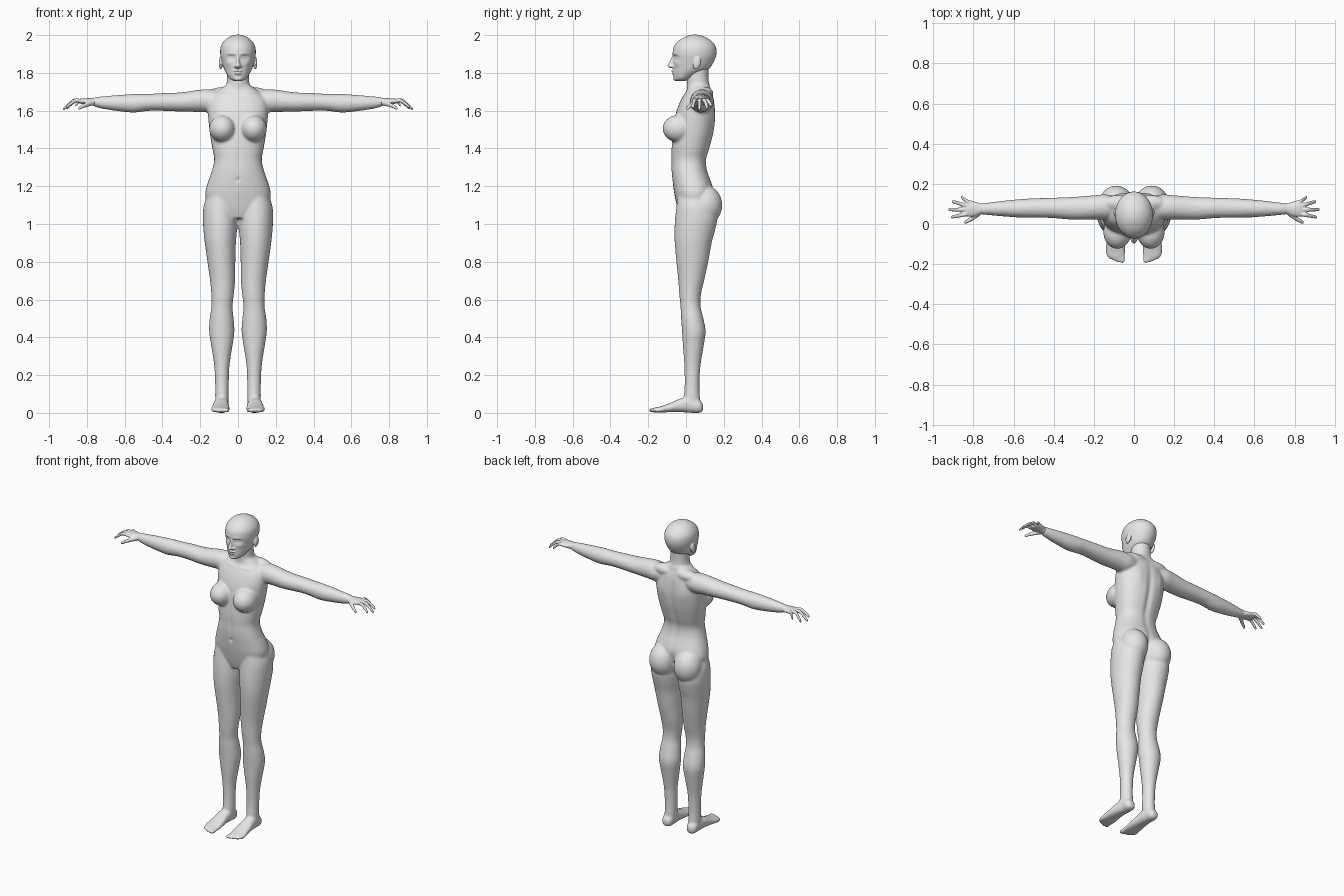
import bpy, bmesh, math
from mathutils import Vector, Matrix

skin = bpy.data.materials.new("plain_grey")
skin.diffuse_color = (0.8, 0.8, 0.8, 1)


def catmull(p0, p1, p2, p3, t):
    return [0.5 * (2 * b + (c - a) * t + (2 * a - 5 * b + 4 * c - d) * t * t
                   + (3 * b - a - 3 * c + d) * t ** 3)
            for a, b, c, d in zip(p0, p1, p2, p3)]


def loft(bm, sections, axis, side=1, power=1.0, steps=5, n=28):
    """Smooth closed tube. Section: (position, centre a, radius a, centre b, radius b)."""
    s = [sections[0]] + list(sections) + [sections[-1]]
    rows = [catmull(*s[i:i + 4], k / steps) for i in range(len(s) - 3) for k in range(steps)]
    rows.append(sections[-1])
    rings = []
    for t, a, ra, b, rb in rows:
        ring = []
        for k in range(n):
            c, d = math.cos(2 * math.pi * k / n), math.sin(2 * math.pi * k / n)
            u = a + ra * math.copysign(abs(c) ** power, c)
            v = b + rb * math.copysign(abs(d) ** power, d)
            co = {'x': (t, u, v), 'y': (u, t, v), 'z': (u, v, t)}[axis]
            ring.append(bm.verts.new((co[0] * side, co[1], co[2])))
        rings.append(ring)
    for r, q in zip(rings, rings[1:]):
        for k in range(n):
            bm.faces.new((r[k], r[(k + 1) % n], q[(k + 1) % n], q[k]))
    bm.faces.new(rings[0])
    bm.faces.new(rings[-1])


def ball(bm, centre, radii, tilt=0.0):
    m = (Matrix.Translation(centre) @ Matrix.Rotation(tilt, 4, 'X')
         @ Matrix.Diagonal((*radii, 1)))
    bmesh.ops.create_uvsphere(bm, u_segments=24, v_segments=16, radius=1, matrix=m)


def fuse(bm, name, voxel, smooth, dents=()):
    """Merge overlapping forms into one skin, then press in soft dents and bumps."""
    bmesh.ops.recalc_face_normals(bm, faces=bm.faces[:])
    raw = bpy.data.meshes.new(name)
    bm.to_mesh(raw)
    bm.free()
    ob = bpy.data.objects.new(name, raw)
    bpy.context.collection.objects.link(ob)
    rm = ob.modifiers.new("fuse", 'REMESH')
    rm.mode, rm.voxel_size = 'VOXEL', voxel
    sm = ob.modifiers.new("soften", 'SMOOTH')
    sm.factor, sm.iterations = 0.5, smooth
    dg = bpy.context.evaluated_depsgraph_get()
    mesh = bpy.data.meshes.new_from_object(ob.evaluated_get(dg))
    ob.modifiers.clear()
    ob.data = mesh
    mesh.name = name
    for v in mesh.vertices:
        p = Vector((abs(v.co.x), v.co.y, v.co.z))
        move = 0
        for c, r, push in dents:
            d = sum(((p[i] - c[i]) / r[i]) ** 2 for i in range(3))
            if d < 9:
                move += push * math.exp(-d)
        v.co.y += move
    mesh.materials.clear()
    mesh.materials.append(skin)
    mesh.shade_smooth()
    return ob


def front_back(rows):
    """(z, inner x, outer x, front y, back y) to loft sections."""
    return [(z, (i + o) / 2, (o - i) / 2, (f + b) / 2, (b - f) / 2) for z, i, o, f, b in rows]


# Body: torso, neck, legs, feet and arms
bm = bmesh.new()
torso = [(1.03, .06, -.03, .10), (1.08, .15, -.045, .13), (1.15, .173, -.06, .145),
         (1.2, .166, -.068, .142), (1.28, .139, -.077, .114), (1.34, .126, -.077, .108),
         (1.4, .136, -.077, .125), (1.48, .149, -.07, .146), (1.56, .158, -.06, .155),
         (1.62, .16, -.043, .153), (1.67, .145, -.02, .146), (1.705, .105, .003, .135),
         (1.735, .066, .008, .127)]
loft(bm, front_back([(z, -w, w, f, b) for z, w, f, b in torso]), 'z', power=0.88)
neck = [(1.66, .075, .0, .13), (1.72, .064, .004, .126), (1.77, .058, .004, .12),
        (1.83, .058, .0, .12)]
loft(bm, front_back([(z, -w, w, f, b) for z, w, f, b in neck]), 'z')

leg = front_back([
    (1.18, .03, .15, -.04, .12), (1.1, .01, .181, -.05, .15), (1.03, .004, .186, -.058, .165),
    (.97, .005, .183, -.061, .155), (.9, .011, .176, -.06, .136), (.8, .014, .162, -.051, .118),
    (.7, .015, .148, -.041, .096), (.62, .023, .141, -.035, .078), (.56, .029, .141, -.029, .078),
    (.5, .023, .15, -.026, .092), (.43, .019, .153, -.021, .104), (.35, .03, .141, -.016, .093),
    (.25, .045, .126, -.009, .077), (.15, .049, .121, -.007, .071), (.08, .049, .121, -.012, .074),
    (.03, .055, .117, -.005, .08)])
foot = [(.09, .088, .018, .03, .02), (.07, .088, .033, .034, .034), (.03, .087, .036, .044, .044),
        (-.03, .09, .041, .04, .036), (-.08, .091, .046, .029, .025), (-.13, .092, .05, .019, .017),
        (-.165, .088, .042, .015, .013), (-.175, .086, .036, .014, .009)]
arm = [(.08, .085, .05, 1.655, .045), (.14, .085, .062, 1.652, .06), (.2, .083, .06, 1.652, .059),
       (.3, .078, .057, 1.646, .051), (.4, .08, .051, 1.646, .047), (.47, .08, .049, 1.644, .045),
       (.55, .078, .047, 1.639, .049), (.63, .077, .041, 1.64, .043), (.7, .076, .034, 1.642, .035),
       (.75, .075, .028, 1.645, .027), (.765, .075, .026, 1.646, .022)]
for s in (1, -1):
    loft(bm, leg, 'z', s)
    loft(bm, foot, 'y', s, 0.85)
    loft(bm, arm, 'x', s)
    ball(bm, (s * .083, -.04, 1.505), (.07, .084, .072))       # breast
    ball(bm, (s * .088, .1, 1.1), (.086, .092, .105))          # buttock
    ball(bm, (s * .075, .105, 1.69), (.085, .04, .035))        # upper back
    for k in range(5):                                         # toes
        ball(bm, (s * (.057 + k * .0185), -.176 + .0022 * k * k, .014),
             (.0135 if k == 0 else .0095, .022, .012))
fuse(bm, "body", .007, 6, [
    ((0, .14, 1.45), (.018, .06, .2), -.010),      # spine groove
    ((0, -.07, 1.235), (.009, .03, .011), .008),   # navel
    ((0, -.075, 1.33), (.012, .03, .08), .004),    # midline
    ((.08, -.01, 1.69), (.06, .03, .008), -.005),  # collarbone
    ((.085, .15, 1.57), (.04, .04, .06), .006),    # shoulder blade
    ((0, .14, 1.1), (.014, .06, .07), -.015)])     # cleft

# Hands: palm, four fingers and a thumb
# each finger: knuckle (x, y), tip (x, y), tip z
digits = [((.82, .105), (.862, .134), 1.622), ((.83, .09), (.908, .113), 1.608),
          ((.835, .071), (.926, .072), 1.604), ((.83, .05), (.912, .034), 1.612)]
for s, name in ((1, "left_hand"), (-1, "right_hand")):
    bm = bmesh.new()
    loft(bm, [(.735, .076, .026, 1.645, .024), (.765, .075, .027, 1.647, .021),
              (.79, .075, .036, 1.648, .018), (.82, .077, .041, 1.65, .015),
              (.838, .076, .036, 1.65, .012), (.845, .075, .026, 1.65, .007)], 'x', s)
    for (kx, ky), (tx, ty), tz in digits:
        path = [(0, 1.65, .011), (.35, 1.654, .0105), (.7, 1.654 - (1.654 - tz) * .45, .0095),
                (.94, tz + .007, .008), (1, tz + .004, .004)]
        loft(bm, [(kx + (tx - kx) * t, ky + (ty - ky) * t, r, z, r) for t, z, r in path],
             'x', s, n=14)
    loft(bm, [(.765, .06, .016, 1.642, .014), (.795, .036, .014, 1.634, .013),
              (.82, .02, .0115, 1.624, .011), (.84, .01, .009, 1.613, .009),
              (.846, .007, .004, 1.61, .004)], 'x', s, n=14)
    fuse(bm, name, .004, 2)

# Head: skull, jaw, nose, lips and ears
bm = bmesh.new()
skull = [(1.757, .022, -.052, -.005), (1.768, .042, -.062, .025), (1.79, .058, -.066, .065),
         (1.82, .074, -.067, .12), (1.86, .086, -.068, .148), (1.9, .094, -.071, .161),
         (1.94, .091, -.064, .157), (1.972, .071, -.037, .131), (1.993, .042, .0, .095),
         (2.002, .012, .03, .062)]
loft(bm, front_back([(z, -w, w, f, b) for z, w, f, b in skull]), 'z', n=40)
loft(bm, [(1.826, 0, .012, -.07, .014), (1.836, 0, .015, -.079, .019), (1.848, 0, .011, -.077, .017),
          (1.87, 0, .008, -.068, .014), (1.895, 0, .009, -.062, .01)], 'z')
ball(bm, (0, -.064, 1.81), (.024, .013, .0065))
ball(bm, (0, -.063, 1.797), (.02, .013, .0065))
ball(bm, (0, -.052, 1.769), (.022, .016, .012))
for s in (1, -1):
    ball(bm, (s * .013, -.07, 1.834), (.009, .012, .008))
    ball(bm, (s * .092, .057, 1.852), (.01, .021, .034), math.radians(-12))
fuse(bm, "head", .004, 3, [
    ((.036, -.06, 1.882), (.021, .04, .013), .013),    # eye socket
    ((.036, -.05, 1.881), (.013, .04, .007), -.007),   # eyelid
    ((.036, -.06, 1.901), (.026, .04, .008), -.004),   # brow
    ((.05, -.04, 1.85), (.018, .04, .014), -.004),     # cheekbone
    ((0, -.07, 1.8035), (.022, .03, .003), .005)])     # mouth line
